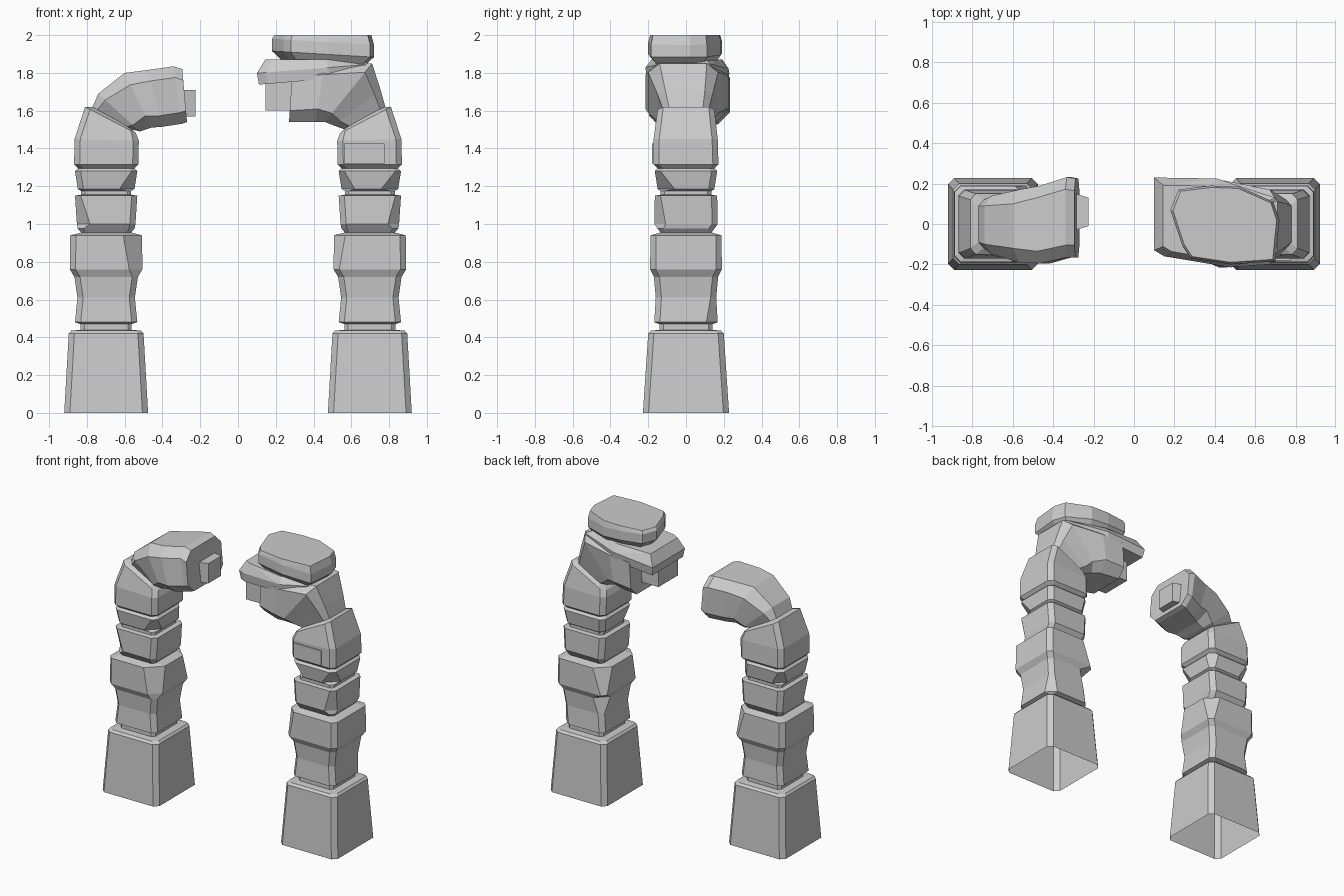
import bpy, bmesh
from mathutils import Vector

cube = bpy.data.objects.get("Cube")
if cube:
    bpy.data.objects.remove(cube, do_unlink=True)

stone = bpy.data.materials.new("grey stone")
stone.use_nodes = True
GREY = (0.6, 0.6, 0.6, 1)
stone.diffuse_color = GREY
stone.node_tree.nodes["Principled BSDF"].inputs["Base Color"].default_value = GREY


def finish(name, bm):
    bmesh.ops.recalc_face_normals(bm, faces=bm.faces[:])
    mesh = bpy.data.meshes.new(name)
    bm.to_mesh(mesh)
    bm.free()
    mesh.materials.append(stone)
    obj = bpy.data.objects.new(name, mesh)
    bpy.context.collection.objects.link(obj)
    return obj


def ring(inner, outer, front, back, cut, chips=None):
    """Rectangle with cut corners; corners run inner-front, outer-front, outer-back, inner-back."""
    chips = chips or {}
    a, b = Vector((inner[0], 0, inner[1])), Vector((outer[0], 0, outer[1]))
    u, v = (b - a).normalized(), Vector((0, 1, 0))
    corners = [a + v * front, b + v * front, b + v * back, a + v * back]
    dirs = [(v, u), (-u, v), (-v, -u), (u, -v)]
    pts = []
    for i, (p, (d, e)) in enumerate(zip(corners, dirs)):
        c = chips.get(i, cut)
        pts += [p + d * c, p + e * c]
    return pts


def loft(name, rings, side, cap_start=True):
    """Skin a chain of rings; side mirrors it in x."""
    bm = bmesh.new()
    loops = [[bm.verts.new((p.x * side, p.y, p.z)) for p in r] for r in rings]
    for lo, hi in zip(loops, loops[1:]):
        n = len(lo)
        for i in range(n):
            j = (i + 1) % n
            bm.faces.new((lo[i], lo[j], hi[j], hi[i]))
    bm.faces.new(loops[-1])
    if cap_start:
        bm.faces.new(loops[0])
    return finish(name, bm)


def slab(name, outline, levels, slope=0):
    """Hull of one outline repeated at (height, scale); lower levels tilt with slope."""
    n = len(outline)
    cx = sum(p[0] for p in outline) / n
    cy = sum(p[1] for p in outline) / n
    top = levels[-1][0]
    bm = bmesh.new()
    for z, s in levels:
        for x, y in outline:
            tilt = 0 if z == top else slope * (x - cx)
            bm.verts.new((cx + (x - cx) * s, cy + (y - cy) * s, z + tilt))
    bmesh.ops.convex_hull(bm, input=bm.verts[:])
    bmesh.ops.dissolve_limit(bm, angle_limit=0.03, verts=bm.verts[:], edges=bm.edges[:])
    return finish(name, bm)


def box(name, x, y, z):
    return slab(name, [(x[0], y[0]), (x[1], y[0]), (x[1], y[1]), (x[0], y[1])],
                [(z[0], 1), (z[1], 1)])


# Stacked column courses: height, half width, half depth, corner cut
COLUMN = [
    (0, .222, .228, .03), (.42, .198, .2, .03), (.435, .185, .185, .03),
    (.44, .135, .14, .02), (.47, .135, .14, .02), (.48, .165, .168, .03),
    (.61, .152, .16, .03), (.72, .168, .17, .03), (.76, .192, .19, .03),
    (.94, .19, .188, .03), (.955, .132, .135, .02), (.975, .15, .15, .03),
    (1.0, .155, .168, .03), (1.15, .165, .165, .03), (1.155, .132, .135, .02),
    (1.175, .132, .135, .02), (1.185, .15, .15, .03), (1.28, .165, .165, .03),
    (1.295, .15, .15, .03), (1.315, .17, .172, .03),
]
# Broken corners: course index -> {corner: larger cut}
CHIPS = {
    -1: {8: {0: .07}, 9: {0: .1, 3: .08}, 12: {1: .07}, 16: {0: .08, 2: .07}, 17: {3: .06}},
    1: {7: {3: .08}, 9: {0: .06, 3: .09}, 12: {1: .06}, 16: {1: .09, 0: .07}, 5: {2: .06}},
}
AXIS = .698


def column(side):
    rings = [ring((AXIS - w, z), (AXIS + w, z), -d, d, c, CHIPS[side].get(i))
             for i, (z, w, d, c) in enumerate(COLUMN)]
    # Leaning shoulder course
    rings += [ring((.525, 1.44), (.865, 1.45), -.172, .168, .03),
              ring((.54, 1.48), (.81, 1.62), -.15, .15, .03),
              ring((.57, 1.51), (.77, 1.62), -.12, .12, .03)]
    return rings


loft("right_pillar", column(-1), -1, cap_start=False)
loft("left_pillar", column(1), 1, cap_start=False)

# Curved arch stub on the right pillar
loft("right_arch_stub", [
    ring((.56, 1.5), (.77, 1.62), -.12, .12, .03),
    ring((.52, 1.49), (.74, 1.69), -.15, .14, .05),
    ring((.46, 1.51), (.6, 1.8), -.19, .17, .07),
    ring((.4, 1.515), (.48, 1.815), -.195, .19, .06),
    ring((.3, 1.53), (.34, 1.835), -.165, .232, .06),
    ring((.27, 1.54), (.295, 1.82), -.165, .225, .06),
], -1)
slab("right_broken_end", [(-.29, -.03), (-.225, -.01), (-.225, .13), (-.29, .15)],
     [(1.57, 1), (1.71, 1)])

# Curved arch stub on the left pillar
loft("left_arch_stub", [
    ring((.57, 1.5), (.78, 1.62), -.12, .12, .03),
    ring((.51, 1.52), (.755, 1.71), -.15, .14, .04),
    ring((.46, 1.54), (.71, 1.85), -.2, .17, .06),
    ring((.41, 1.54), (.46, 1.86), -.215, .215, .07),
    ring((.27, 1.54), (.29, 1.84), -.15, .225, .06),
], 1)
box("left_broken_end", (.145, .3), (-.12, .1), (1.6, 1.8))
slab("left_ledge", [(.1, -.13), (.15, -.16), (.48, -.215), (.68, -.15),
                    (.7, .13), (.41, .225), (.1, .23)],
     [(1.76, .96), (1.82, 1), (1.87, .84)], slope=.08)
slab("left_capstone", [(.18, .07), (.22, .17), (.38, .19), (.52, .185), (.69, .11),
                       (.72, .02), (.7, -.185), (.48, -.2), (.28, -.17), (.24, -.11)],
     [(1.855, .82), (1.9, 1), (1.965, 1), (2.0, .95)], slope=-.06)

# Raised stone on the front of the left pillar
slab("left_raised_stone", [(.56, -.18), (.775, -.18), (.775, -.15), (.575, -.15)],
     [(1.32, 1), (1.425, 1)])
